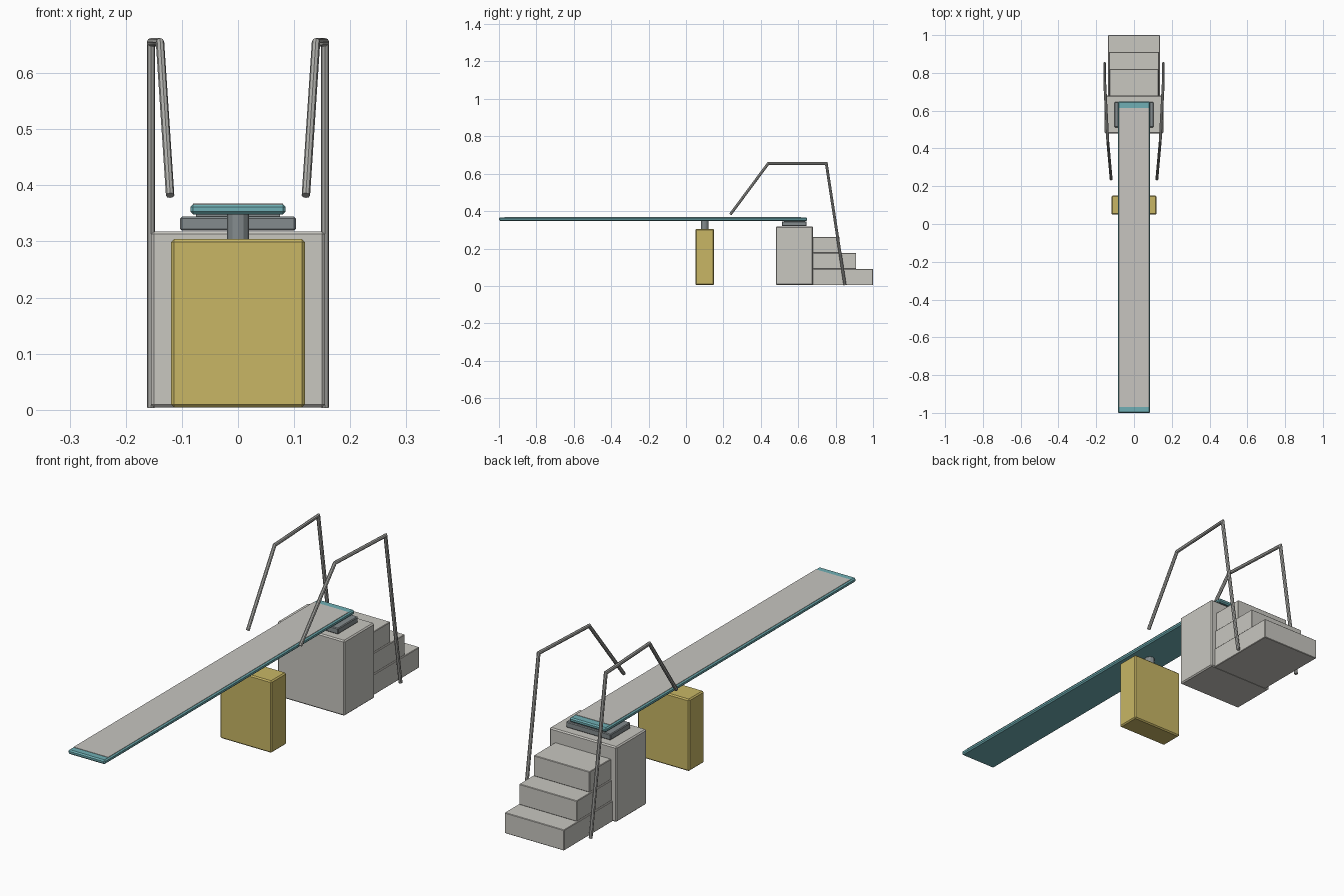
import bpy
import bmesh
from mathutils import Vector

cube = bpy.data.objects.get("Cube")
if cube:
    bpy.data.objects.remove(cube, do_unlink=True)


def material(name, rgb):
    m = bpy.data.materials.new(name)
    m.use_nodes = True
    m.diffuse_color = (*rgb, 1)
    m.node_tree.nodes["Principled BSDF"].inputs["Base Color"].default_value = (*rgb, 1)
    return m


concrete = material("concrete", (0.58, 0.57, 0.53))
grip = material("grip grey", (0.57, 0.56, 0.53))
yellow = material("mustard yellow", (0.58, 0.47, 0.13))
teal = material("teal", (0.16, 0.43, 0.46))
steel = material("dark steel", (0.23, 0.26, 0.27))
rail_metal = material("rail metal", (0.42, 0.42, 0.40))


def finish(name, bm, mat):
    mesh = bpy.data.meshes.new(name)
    bm.to_mesh(mesh)
    bm.free()
    mesh.materials.append(mat)
    obj = bpy.data.objects.new(name, mesh)
    bpy.context.collection.objects.link(obj)
    return obj


def box(name, half_width, y, z, mat, bevel=0.0):
    """Box centred on x = 0, spanning the given y and z ranges."""
    bm = bmesh.new()
    bmesh.ops.create_cube(bm, size=1)
    for v in bm.verts:
        v.co = (2 * half_width * v.co.x,
                y[0] + (v.co.y + 0.5) * (y[1] - y[0]),
                z[0] + (v.co.z + 0.5) * (z[1] - z[0]))
    obj = finish(name, bm, mat)
    if bevel:
        mod = obj.modifiers.new("soft_edges", "BEVEL")
        mod.width = bevel
        mod.segments = 1
    return obj


def tube(name, points, radius, mat, sides=8):
    """Mitred round tube through a list of points."""
    pts = [Vector(p) for p in points]
    bm = bmesh.new()
    rings = []
    for i, p in enumerate(pts):
        before = (p - pts[i - 1]).normalized() if i else None
        after = (pts[i + 1] - p).normalized() if i < len(pts) - 1 else None
        along = ((before or after) + (after or before)).normalized()
        ring = bmesh.ops.create_circle(bm, cap_ends=False, segments=sides, radius=radius)["verts"]
        across = Vector((1, 0, 0))
        across = (across - along * across.dot(along)).normalized()
        up = along.cross(across)
        # widen the joint so the tube keeps its thickness through the bend
        stretch = 1 / along.dot(before or after)
        for v in ring:
            v.co = p + across * v.co.x + up * v.co.y * stretch
        rings.append(ring)
    for a, b in zip(rings, rings[1:]):
        for k in range(sides):
            n = (k + 1) % sides
            bm.faces.new((a[k], a[n], b[n], b[k]))
    bm.faces.new(rings[0][::-1])
    bm.faces.new(rings[-1])
    bmesh.ops.recalc_face_normals(bm, faces=bm.faces)
    return finish(name, bm, mat)


# Platform and the stacked steps behind it
FLOOR = 0.004
box("platform_block", 0.155, (0.48, 0.68), (FLOOR, 0.318), concrete, 0.005)
step_height = 0.086
for i in range(3):
    base = FLOOR + i * step_height
    box(f"step_{i + 1}", 0.137 - 0.004 * i, (0.675, 1.0 - 0.09 * i),
        (base, base + step_height), concrete, 0.002)

# Fulcrum block with its short post
box("fulcrum_block", 0.119, (0.05, 0.15), (FLOOR, 0.304), yellow, 0.005)
tube("fulcrum_post", [(0, 0.1, 0.295), (0, 0.1, 0.35)], 0.02, steel, 12)

# Board with its mounting plate and grip surface
box("mounting_plate", 0.103, (0.512, 0.645), (0.319, 0.344), steel, 0.003)
box("board_spacer", 0.075, (0.525, 0.635), (0.343, 0.35), steel)
box("diving_board", 0.085, (-1.0, 0.648), (0.348, 0.366), teal, 0.005)
box("grip_surface", 0.08, (-0.97, 0.615), (0.364, 0.3675), grip)

# Handrails
for side, name in ((1, "left_handrail"), (-1, "right_handrail")):
    path = [(0.155, 0.85, 0.004), (0.155, 0.75, 0.655),
            (0.139, 0.44, 0.655), (0.121, 0.237, 0.382)]
    rail = tube(name, [(side * x, y, z) for x, y, z in path], 0.0075, rail_metal)
    bpy.ops.object.select_all(action="DESELECT")
    rail.select_set(True)
    bpy.context.view_layer.objects.active = rail
    bpy.ops.object.shade_smooth_by_angle()
